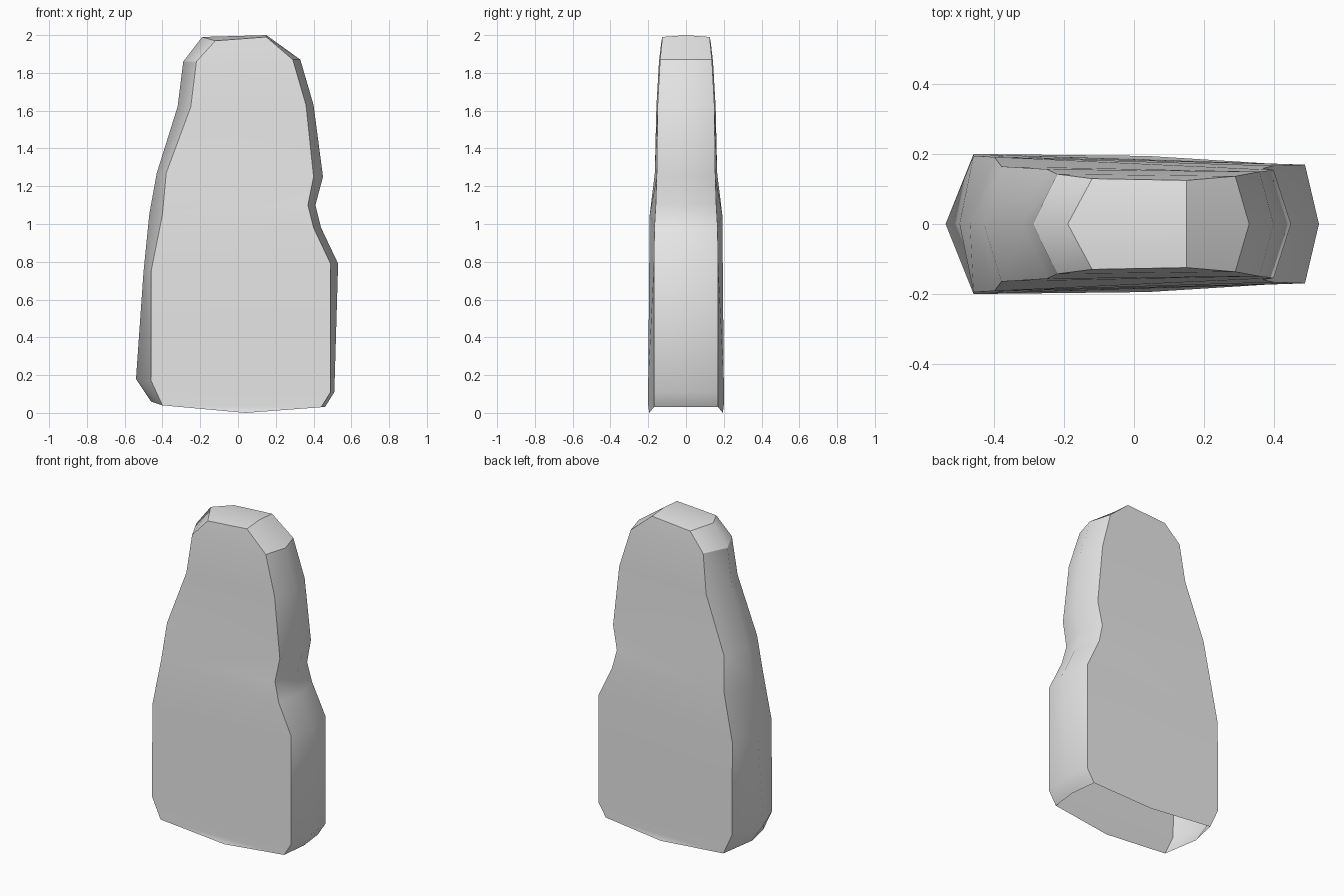
import bpy, bmesh

cube = bpy.data.objects.get("Cube")
if cube:
    bpy.data.objects.remove(cube)

# Outline stations: broad-face x, z, half depth, then ridge x, z
left = [(-.40, .04, .20, -.46, .06), (-.46, .17, .20, -.54, .18),
        (-.46, .75, .195, -.50, .75), (-.40, 1.05, .192, -.47, 1.05),
        (-.38, 1.27, .165, -.43, 1.27), (-.25, 1.62, .157, -.32, 1.62),
        (-.22, 1.86, .143, -.29, 1.86), (-.12, 1.97, .13, -.19, 1.99)]
right = [(.44, .03, .17, .46, .03), (.49, .11, .17, .51, .11),
         (.49, .79, .17, .53, .79), (.40, .98, .167, .44, .98),
         (.37, 1.10, .16, .41, 1.10), (.40, 1.25, .155, .45, 1.25),
         (.36, 1.63, .15, .40, 1.63), (.29, 1.87, .137, .33, 1.87),
         (.15, 1.99, .125, .15, 2.0)]

bm = bmesh.new()


def station(p):
    """Front, ridge and back vertices of one outline station."""
    fx, fz, d, mx, mz = p
    return [bm.verts.new(c) for c in ((fx, -d, fz), (mx, 0, mz), (fx, d, fz))]


L = [station(p) for p in left]
R = [station(p) for p in right]
loop = L + R[::-1]

# Bevelled rim: two faces between neighbouring stations, open at the base
for a, b in zip(loop, loop[1:]):
    for k in (0, 1):
        bm.faces.new((a[k], a[k + 1], b[k + 1], b[k]))

# Broad front and back, laid in rows from side to side
rows = [(i, i) for i in range(4)] + [(3, 4)] + [(i, i + 1) for i in range(4, 8)]
broad = set()
for k, y in ((0, -.195), (2, .195)):
    foot = bm.verts.new((.04, y, 0))
    broad.add(bm.faces.new((foot, R[0][k], L[0][k])))
    for (a, b), (c, d) in zip(rows, rows[1:]):
        ring = [L[a][k], R[b][k], R[d][k], L[c][k]]
        broad.add(bm.faces.new(list(dict.fromkeys(ring))))

bmesh.ops.recalc_face_normals(bm, faces=bm.faces)

# Smooth surfaces with crisp rim edges and crisp facets at the crown
crown = [set(s) for s in (L[6], L[7], R[7], R[8])]
for f in bm.faces:
    f.smooth = True
for e in bm.edges:
    rim = len({f in broad for f in e.link_faces}) == 2
    facet = any(set(e.verts) <= s for s in crown)
    e.smooth = not (rim or facet)

mesh = bpy.data.meshes.new("standing_stone")
bm.to_mesh(mesh)
bm.free()
stone = bpy.data.objects.new("standing_stone", mesh)
bpy.context.collection.objects.link(stone)

# Plain stone colour
mat = bpy.data.materials.new("stone_grey")
mat.use_nodes = True
grey = (.8, .8, .8, 1)
mat.diffuse_color = grey
mat.node_tree.nodes["Principled BSDF"].inputs["Base Color"].default_value = grey
mesh.materials.append(mat)
